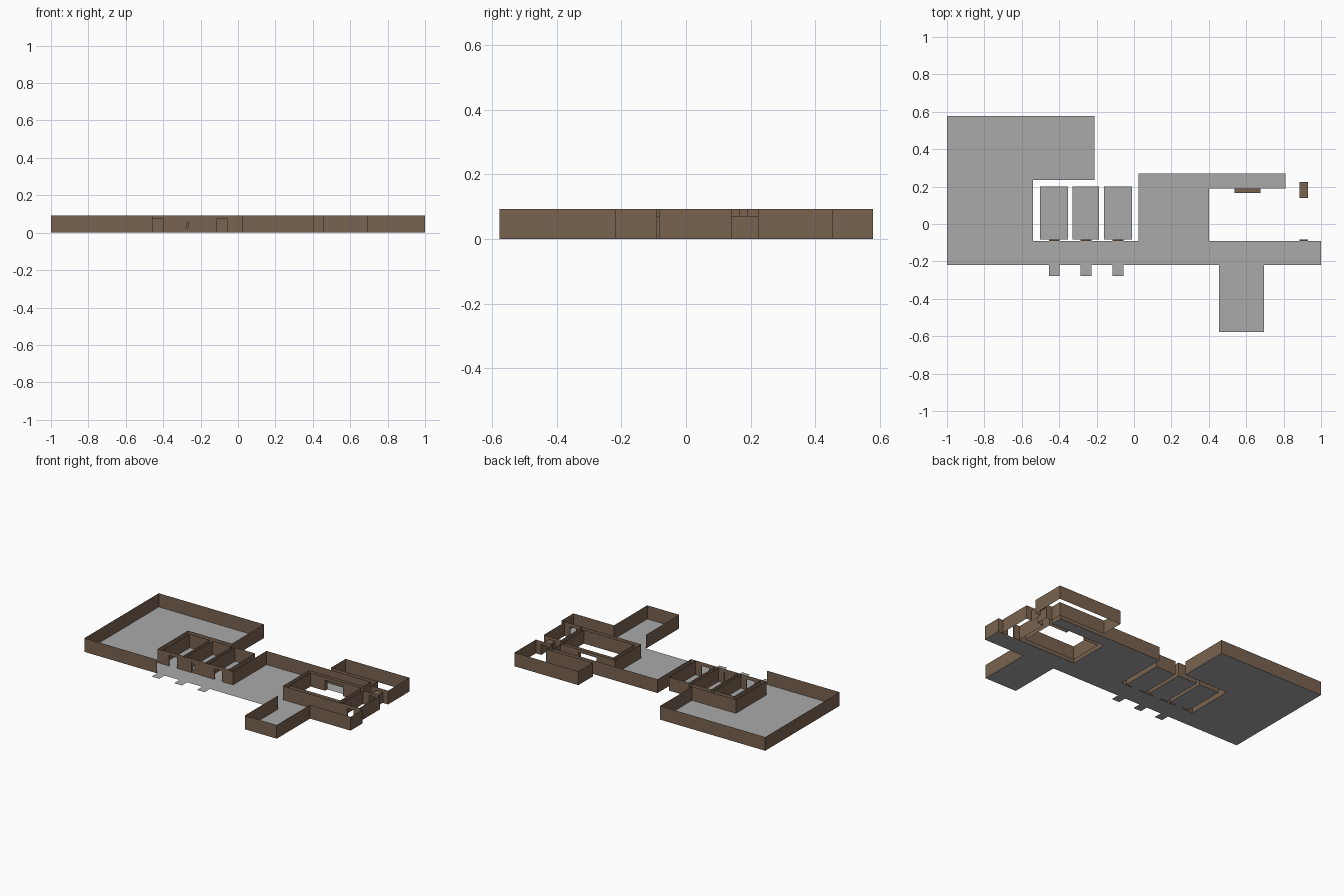
import bpy

if "Cube" in bpy.data.objects:
    bpy.data.objects.remove(bpy.data.objects["Cube"])

H, DH, Y0, Y1 = 0.093, 0.072, -0.09, -0.083   # wall height, door height, cell door depth


def material(name, rgb):
    m = bpy.data.materials.new(name)
    m.diffuse_color = (*rgb, 1)
    m.use_nodes = True
    m.node_tree.nodes["Principled BSDF"].inputs["Base Color"].default_value = m.diffuse_color
    return m


BROWN = material("brown_wall", (0.19, 0.125, 0.08))
GREY = material("grey_floor", (0.40, 0.40, 0.40))


def add(name, faces, mat):
    verts = [v for f in faces for v in f]
    idx, n = [], 0
    for f in faces:
        idx.append(tuple(range(n, n + len(f))))
        n += len(f)
    me = bpy.data.meshes.new(name)
    me.from_pydata(verts, [], idx)
    me.materials.append(mat)
    ob = bpy.data.objects.new(name, me)
    bpy.context.collection.objects.link(ob)
    return ob


def upright(a, b, z0=0.0, z1=H):
    return [(*a, z0), (*b, z0), (*b, z1), (*a, z1)]


def rect(x0, x1, y0, y1, z=0.0):
    return [(x0, y0, z), (x1, y0, z), (x1, y1, z), (x0, y1, z)]


# Doorways as x0, x1, y0, y1: each joins the walls lying on y0 and y1
CELL_DOORS = [(c - 0.029, c + 0.029, Y0, Y1) for c in (-0.426, -0.257, -0.0855)]
DOORS = CELL_DOORS + [(0.885, 0.93, Y0, Y1), (0.885, 0.93, 0.14, 0.225),
                      (0.538, 0.675, 0.165, 0.19)]


def walls(name, pts):
    """Thin walls along a run of points, with doorways cut out."""
    faces = []
    for a, b in zip(pts, pts[1:]):
        if a[1] != b[1]:
            faces.append(upright(a, b))
            continue
        y, (x, end) = a[1], sorted((a[0], b[0]))
        for d in sorted(DOORS):
            if y in d[2:] and x <= d[0] and d[1] <= end:
                faces.append(upright((x, y), (d[0], y)))
                faces.append(upright((d[0], y), (d[1], y), DH, H))
                x = d[1]
        faces.append(upright((x, y), (end, y)))
    add(name, faces, BROWN)


def box_run(x0, x1, y0, y1):
    return [(x0, y0), (x1, y0), (x1, y1), (x0, y1), (x0, y0)]


# Main connected area: yard, corridor, hall and front room
outline = [(-0.455, -0.22), (-1, -0.22), (-1, 0.578), (-0.21, 0.578), (-0.21, 0.235),
           (-0.54, 0.235), (-0.54, Y0), (0.025, Y0), (0.025, 0.27), (0.81, 0.27),
           (0.81, 0.19), (0.40, 0.19), (0.40, Y0), (1, Y0), (1, -0.22),
           (0.695, -0.22), (0.695, -0.577), (0.455, -0.577), (0.455, -0.22)]
add("main_floor", [[(x, y, 0) for x, y in outline]], GREY)
walls("main_walls", outline)

# Three small cells with floors, and entry steps opposite them
for i, (x0, x1) in enumerate([(-0.503, -0.354), (-0.33, -0.186), (-0.161, -0.012)], 1):
    d = CELL_DOORS[i - 1]
    walls(f"cell_walls_{i}", box_run(x0, x1, Y1, 0.20))
    add(f"cell_floor_{i}", [rect(x0, x1, Y1, 0.20), rect(*d)], GREY)
    add(f"entry_step_{i}", [rect(d[0], d[1], -0.277, -0.22)], GREY)

# Rooms without floors
walls("inner_room_walls", box_run(0.43, 0.81, -0.06, 0.165))
walls("east_room_walls", box_run(0.84, 0.97, Y1, 0.14))
walls("back_room_walls", [(0.84, 0.225), (0.97, 0.225), (0.97, 0.455), (0.49, 0.455),
                          (0.49, 0.30), (0.84, 0.30), (0.84, 0.225)])

# Doorway linings: two jambs and a ceiling
for i, (x0, x1, y0, y1) in enumerate(DOORS, 1):
    add(f"doorway_{i}", [upright((x0, y0), (x0, y1), 0, DH),
                         upright((x1, y0), (x1, y1), 0, DH),
                         rect(x0, x1, y0, y1, DH)], BROWN)

# Closed door of the middle cell, with a slanted slit
dx0, dx1, y = CELL_DOORS[1][0], CELL_DOORS[1][1], -0.0865
outer = [(dx0, 0), (dx1, 0), (dx1, DH), (dx0, DH)]
slit = [(-0.278, 0.025), (-0.270, 0.025), (-0.262, 0.058), (-0.270, 0.058)]
add("middle_door", [[(p[0], y, p[1]) for p in (outer[k], outer[(k + 1) % 4],
                     slit[(k + 1) % 4], slit[k])] for k in range(4)], BROWN)
